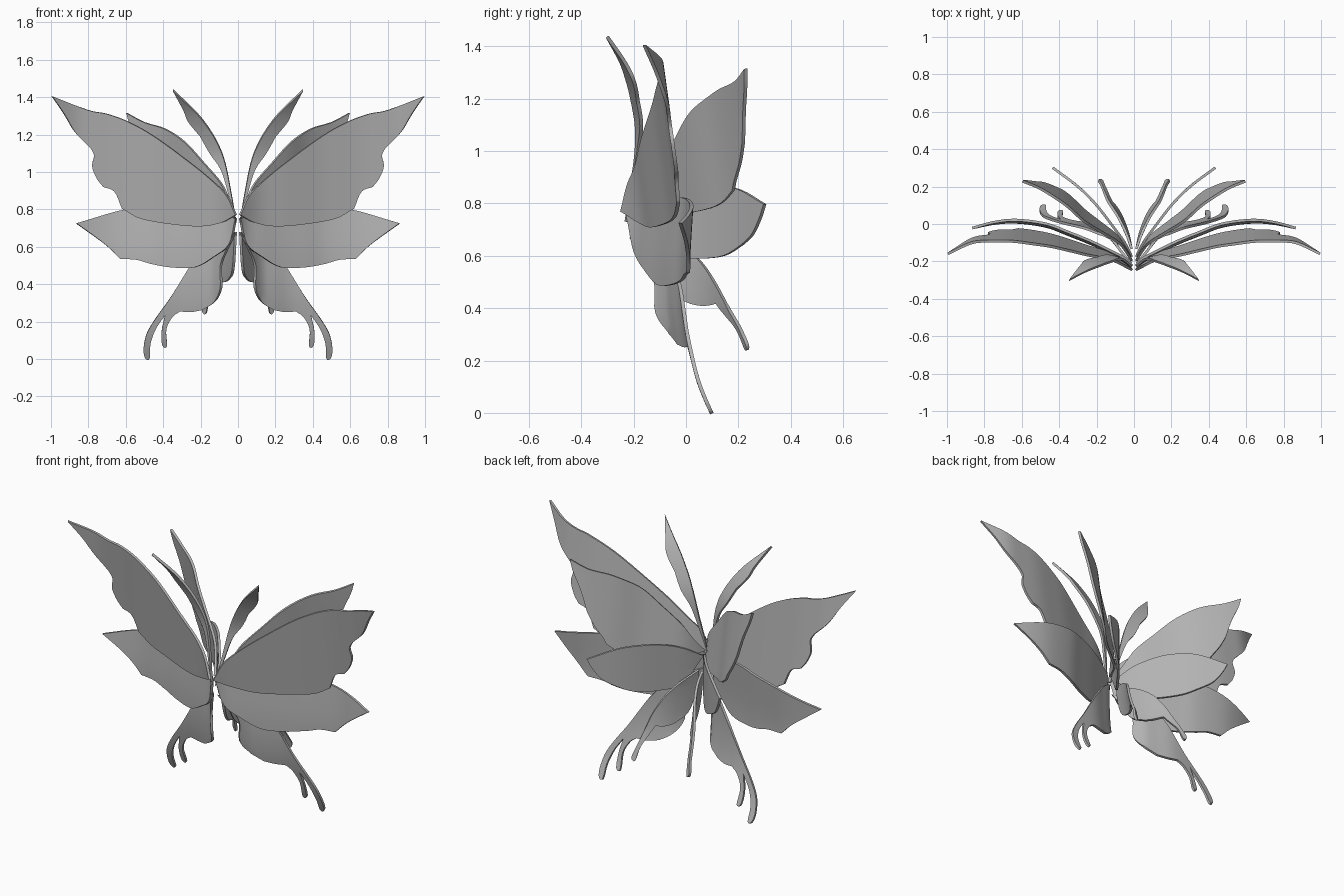
import bpy, bmesh
from mathutils import Vector

cube = bpy.data.objects.get("Cube")
if cube:
    bpy.data.objects.remove(cube, do_unlink=True)

grey = bpy.data.materials.new("plain grey")
grey.use_nodes = True
grey.diffuse_color = (0.45, 0.45, 0.45, 1)
grey.node_tree.nodes["Principled BSDF"].inputs["Base Color"].default_value = grey.diffuse_color

THICKNESS = 0.014
STRIP = 0.03
OFFSET = 0.0037  # keeps the cuts away from outline corners


def spline(points, steps=4):
    """Smooth curve through the given points."""
    pts = [Vector(p) for p in points]
    pts = [2 * pts[0] - pts[1]] + pts + [2 * pts[-1] - pts[-2]]
    curve = []
    for a, b, c, d in zip(pts, pts[1:], pts[2:], pts[3:]):
        for i in range(steps):
            t = i / steps
            curve.append(b + t * (c - a) / 2
                         + t * t * (a - 2.5 * b + 2 * c - d / 2)
                         + t * t * t * (1.5 * (b - c) + (d - a) / 2))
    return curve + [pts[-2]]


def value_at(curve, x):
    """Height of a curve at x."""
    for a, b in zip(curve, curve[1:]):
        if x <= b.x:
            return a.y + (b.y - a.y) * (x - a.x) / (b.x - a.x)
    return curve[-1].y


def wing(name, edges, bow, tilt):
    """Pair of thin wings: smooth edges meeting at sharp corners.
    Depth is bow (by distance from the middle) plus tilt (by height)."""
    outline = []
    for edge, following in zip(edges, edges[1:] + edges[:1]):
        outline += spline(edge + following[:1])[:-1]
    bow_curve, tilt_curve = spline(bow, 6), spline(tilt, 6)

    bm = bmesh.new()
    bm.faces.new([bm.verts.new((p.x, 0, p.y)) for p in outline])
    # Cut into a grid so that the surface can bend both ways
    for normal in (Vector((1, 0, 0)), Vector((0, 0, 1))):
        reach = max(v.co.dot(normal) for v in bm.verts)
        for i in range(int(reach / STRIP) + 1):
            bmesh.ops.bisect_plane(bm, geom=bm.verts[:] + bm.edges[:] + bm.faces[:],
                                   plane_co=normal * (i * STRIP + OFFSET), plane_no=normal)
    bmesh.ops.triangulate(bm, faces=bm.faces[:])
    for v in bm.verts:
        v.co.y = value_at(bow_curve, v.co.x) + value_at(tilt_curve, v.co.z)
    mesh = bpy.data.meshes.new(name)
    bm.to_mesh(mesh)
    bm.free()
    mesh.materials.append(grey)

    obj = bpy.data.objects.new(name, mesh)
    bpy.context.collection.objects.link(obj)
    solid = obj.modifiers.new("thickness", 'SOLIDIFY')
    solid.thickness = THICKNESS
    solid.offset = 0
    obj.modifiers.new("other side", 'MIRROR').use_mirror_merge = False

    bpy.ops.object.select_all(action='DESELECT')
    obj.select_set(True)
    bpy.context.view_layer.objects.active = obj
    bpy.ops.object.convert(target='MESH')
    bpy.ops.object.shade_smooth_by_angle(angle=0.7)


# Front wings: leading edge, scalloped trailing edge, lower edge
wing("front_upper_wings", [
    [(.01, .77), (.06, .875), (.14, .955), (.25, 1.045), (.44, 1.185), (.58, 1.265), (.7, 1.31), (.8, 1.33)],
    [(.995, 1.405), (.93, 1.31), (.87, 1.21)],
    [(.79, 1.13), (.77, 1.09), (.78, 1.03), (.755, .965)],
    [(.72, .92), (.66, .895)],
    [(.62, .805), (.5, .745), (.24, .71), (.1, .725)],
], bow=[(0, -.245), (.06, -.195), (.13, -.155), (.25, -.118), (.42, -.06), (.52, -.035),
        (.65, -.01), (.77, -.005), (.87, -.01), (1, -.063)],
    tilt=[(.7, 0), (1.45, -.105)])

wing("front_middle_wings", [
    [(.01, .75), (.15, .8), (.35, .825), (.6, .8)],
    [(.865, .725), (.76, .65), (.69, .595)],
    [(.63, .535), (.54, .53), (.47, .51), (.36, .49), (.23, .49), (.13, .545), (.045, .615)],
], bow=[(0, -.245), (.045, -.195), (.125, -.155), (.23, -.105), (.36, -.053),
        (.47, -.012), (.63, .01), (.75, 0), (.87, -.03)],
    tilt=[(.45, 0), (.6, 0), (.85, .015)])

wing("front_tail_wings", [
    [(.015, .67), (.15, .61), (.25, .5), (.3, .425), (.37, .315), (.445, .21), (.49, .13),
     (.505, .05), (.495, .005), (.472, .005), (.468, .08), (.44, .16)],
    [(.39, .235), (.408, .15), (.405, .075), (.38, .07), (.383, .16), (.35, .225)],
    [(.31, .255), (.25, .252)],
    [(.19, .262), (.125, .305), (.09, .38), (.09, .5), (.055, .59)],
], bow=[(0, -.23), (.05, -.17), (.085, -.125), (.125, -.075), (.19, -.05), (.3, -.015), (.5, -.01)],
    tilt=[(0, .108), (.05, .085), (.13, .055), (.24, .028), (.34, .01), (.47, 0), (.7, 0)])

# Rear wings, folded further back
wing("rear_upper_wings", [
    [(.012, .77), (.05, .855), (.09, .94), (.18, 1.045), (.285, 1.16), (.39, 1.23), (.5, 1.265)],
    [(.595, 1.315), (.575, 1.25), (.53, 1.15)],
    [(.49, 1.03), (.455, .96), (.41, .89)],
    [(.39, .85), (.31, .79), (.2, .765), (.1, .755)],
], bow=[(0, -.3), (.05, -.2), (.09, -.145), (.18, -.073), (.27, 0),
        (.37, .1), (.5, .19), (.6, .24)],
    tilt=[(.7, .09), (1.25, 0), (1.35, -.01)])

wing("rear_middle_wings", [
    [(.012, .75), (.06, .81), (.13, .85), (.2, .865), (.3, .855)],
    [(.435, .797), (.41, .74), (.37, .68)],
    [(.32, .643), (.24, .6), (.15, .59), (.07, .61)],
], bow=[(0, -.2), (.05, -.1), (.1, -.03), (.2, .1), (.3, .2), (.44, .305)],
    tilt=[(.5, 0), (.9, 0)])

wing("rear_tail_wings", [
    [(.012, .68), (.06, .63), (.1, .57), (.135, .49), (.155, .41), (.175, .32), (.19, .26),
     (.17, .243), (.155, .32)],
    [(.12, .418), (.08, .41), (.05, .425), (.025, .48)],
], bow=[(0, -.17), (.03, -.08), (.05, -.03), (.075, .02), (.1, .06), (.135, .1), (.16, .125), (.19, .14)],
    tilt=[(.24, .1), (.32, .075), (.4, .04), (.49, .015), (.6, 0), (.7, 0)])

# Narrow petals above the middle, curling forward at the tips
wing("feeler_petals", [
    [(.012, .73), (.035, .88), (.085, 1.1), (.19, 1.28)],
    [(.347, 1.437), (.29, 1.33), (.265, 1.27)],
    [(.2, 1.19), (.15, 1.1), (.09, 1.01), (.05, .88)],
], bow=[(0, 0), (.4, .12)],
    tilt=[(.7, -.235), (.87, -.217), (1, -.207), (1.1, -.215), (1.2, -.247),
          (1.27, -.279), (1.34, -.322), (1.437, -.405)])
